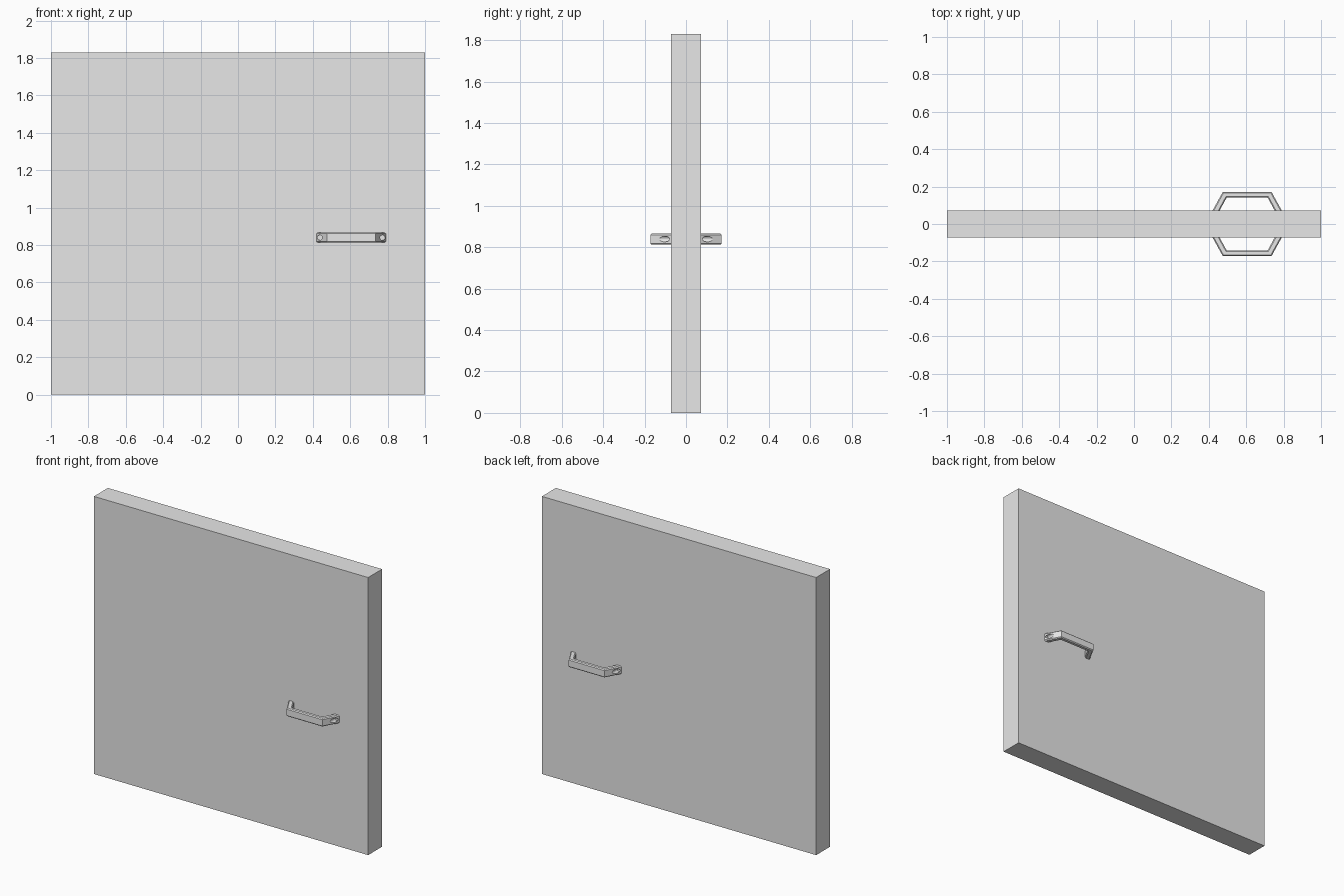
import bpy
import bmesh
from math import pi

if "Cube" in bpy.data.objects:
    bpy.data.objects.remove(bpy.data.objects["Cube"], do_unlink=True)

# Single grey finish
grey = bpy.data.materials.new("plain grey")
grey.use_nodes = True
GREY = (0.8, 0.8, 0.8, 1)
grey.diffuse_color = GREY
grey.node_tree.nodes["Principled BSDF"].inputs["Base Color"].default_value = GREY

HALF_DEPTH = 0.0725          # half the panel thickness
MID_X = 0.605                # handle centre
LOW_Z, HIGH_Z = 0.812, 0.866
OUT_Y, IN_Y = 0.172, 0.142


def make_handle(name, side):
    """Bracket-shaped pull with chamfered rims and a screw hole in each foot."""
    # Half outline as (distance from centre, depth), foot to grip
    outer = [(0.185, HALF_DEPTH), (0.13, OUT_Y)]
    inner = [(0.147, HALF_DEPTH), (0.109, IN_Y)]
    outline = ([(-x, y) for x, y in outer] + [(x, y) for x, y in reversed(outer)]
               + inner + [(-x, y) for x, y in reversed(inner)])

    bm = bmesh.new()
    base = bm.faces.new([bm.verts.new((MID_X + x, side * y, LOW_Z)) for x, y in outline])
    ext = bmesh.ops.extrude_face_region(bm, geom=[base])
    top = [v for v in ext["geom"] if isinstance(v, bmesh.types.BMVert)]
    bmesh.ops.translate(bm, verts=top, vec=(0, 0, HIGH_Z - LOW_Z))
    bmesh.ops.recalc_face_normals(bm, faces=bm.faces)

    # Chamfer the long rims, leaving the feet square on the panel
    rims = [e for e in bm.edges
            if abs(e.verts[0].co.z - e.verts[1].co.z) < 1e-5
            and max(abs(v.co.y) for v in e.verts) > HALF_DEPTH + 0.01]
    bmesh.ops.bevel(bm, geom=rims, offset=0.006, segments=1,
                    affect='EDGES', profile=0.5)
    mesh = bpy.data.meshes.new(name)
    bm.to_mesh(mesh)
    bm.free()
    mesh.materials.append(grey)
    handle = bpy.data.objects.new(name, mesh)
    bpy.context.collection.objects.link(handle)

    # Screw holes drilled straight towards the panel
    for sx in (-1, 1):
        bpy.ops.mesh.primitive_cylinder_add(
            vertices=24, radius=0.0135, depth=0.3, rotation=(pi / 2, 0, 0),
            location=(MID_X + sx * 0.168, side * 0.15, (LOW_Z + HIGH_Z) / 2))
        cutter = bpy.context.object
        cutter.name = "screw_hole_cutter"
        cutter.hide_render = True
        cutter.data.materials.append(grey)
        mod = handle.modifiers.new("screw hole", 'BOOLEAN')
        mod.operation = 'DIFFERENCE'
        mod.solver = 'EXACT'
        mod.object = cutter
        bpy.context.view_layer.objects.active = handle
        bpy.ops.object.modifier_apply(modifier=mod.name)
        bpy.data.objects.remove(cutter, do_unlink=True)


# Door panel
HEIGHT = 1.83
bpy.ops.mesh.primitive_cube_add(size=1, location=(0, 0, HEIGHT / 2))
panel = bpy.context.object
panel.name = "door_panel"
panel.scale = (2, 2 * HALF_DEPTH, HEIGHT)
bpy.ops.object.transform_apply(location=False, rotation=False, scale=True)
panel.data.materials.append(grey)

# Pull handles on both faces
make_handle("front_handle", -1)
make_handle("back_handle", 1)
